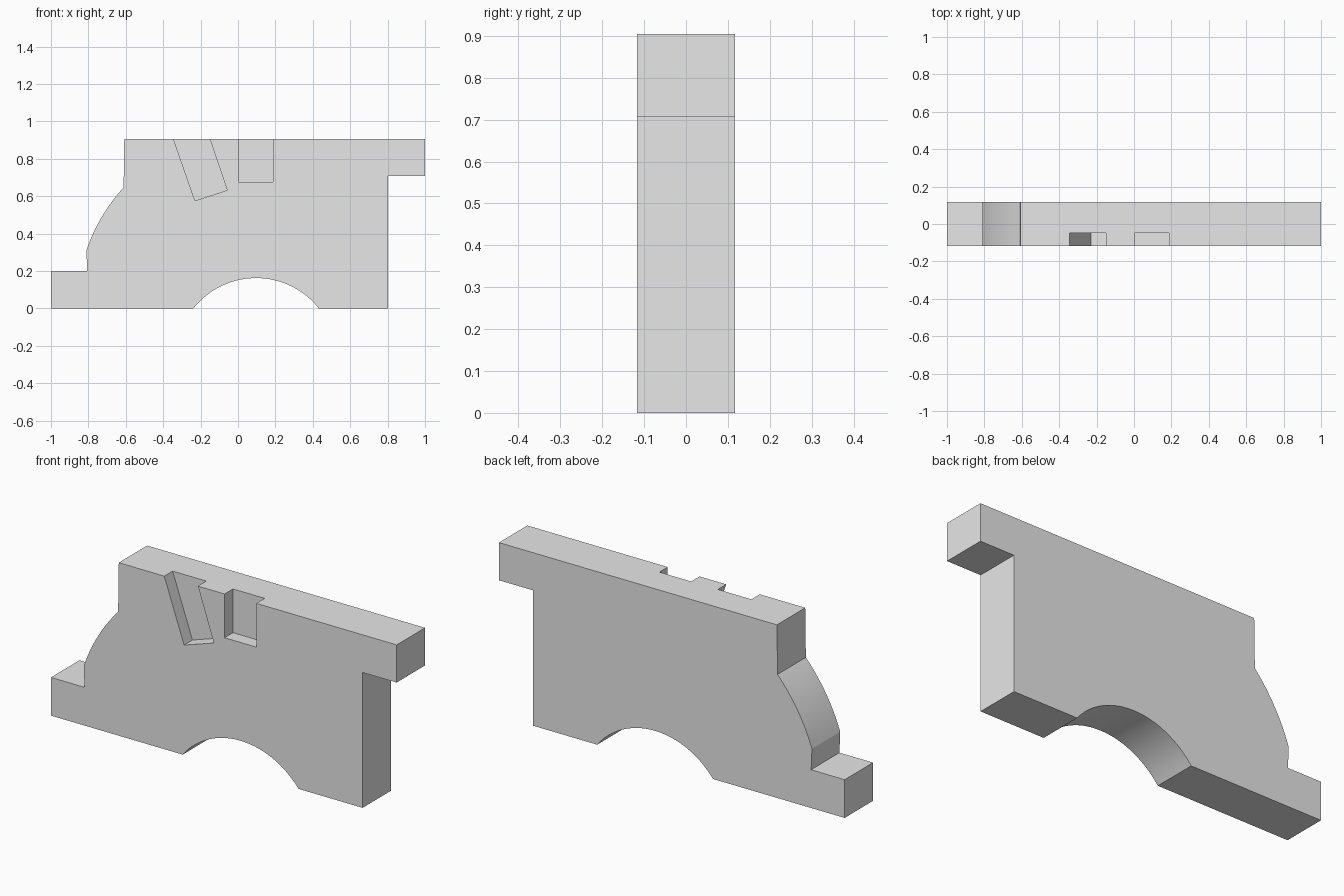
import bpy, bmesh, math

cube = bpy.data.objects.get("Cube")
if cube:
    bpy.data.objects.remove(cube, do_unlink=True)

HALF, TOP = 0.117, 0.905

grey = bpy.data.materials.new("light grey")
grey.use_nodes = True
colour = (0.8, 0.8, 0.8, 1)
grey.diffuse_color = colour
grey.node_tree.nodes["Principled BSDF"].inputs["Base Color"].default_value = colour


def arc(cx, cz, radius, start, end, steps):
    """Points along an arc in the xz plane, angles in radians."""
    angles = [start + (end - start) * i / steps for i in range(steps + 1)]
    return [(cx + radius * math.cos(a), cz + radius * math.sin(a)) for a in angles]


def plate(name, outline, front, back):
    """Extrude an xz outline along y."""
    bm = bmesh.new()
    face = bm.faces.new([bm.verts.new((x, front, z)) for x, z in outline])
    result = bmesh.ops.extrude_face_region(bm, geom=[face])
    moved = [v for v in result["geom"] if isinstance(v, bmesh.types.BMVert)]
    bmesh.ops.translate(bm, verts=moved, vec=(0, back - front, 0))
    bmesh.ops.recalc_face_normals(bm, faces=bm.faces)
    mesh = bpy.data.meshes.new(name)
    bm.to_mesh(mesh)
    bm.free()
    mesh.materials.append(grey)
    obj = bpy.data.objects.new(name, mesh)
    bpy.context.collection.objects.link(obj)
    return obj


# Plate outline with a rounded shoulder and an arched underside
shoulder = arc(0.098, 0, 0.96, math.atan2(0.645, -0.708), math.atan2(0.31, -0.908), 16)
chord, rise = 0.335, 0.162
radius = (chord ** 2 + rise ** 2) / (2 * rise)
spread = math.asin(chord / radius)
arch = arc(0.097, rise - radius, radius, math.pi / 2 + spread, math.pi / 2 - spread, 40)
outline = ([(1, 0.708), (1, TOP), (-0.608, TOP)] + shoulder
           + [(-0.806, 0.2), (-1, 0.2), (-1, 0)] + arch
           + [(0.803, 0), (0.803, 0.708)])
body = plate("bracket_plate", outline, -HALF, HALF)

# Front slots, open at the top edge
over = 0.1
lean_left, lean_right = -0.345 - over * 0.345, -0.15 - over * 0.34
slots = {
    "slanted_slot_cutter": [(lean_left, TOP + over), (-0.23, 0.575),
                            (-0.058, 0.632), (lean_right, TOP + over)],
    "straight_slot_cutter": [(0.004, TOP + over), (0.004, 0.676),
                             (0.188, 0.676), (0.188, TOP + over)],
}
bpy.context.view_layer.objects.active = body
for name, points in slots.items():
    cutter = plate(name, points, -HALF - over, -0.048)
    cut = body.modifiers.new(name, "BOOLEAN")
    cut.operation = "DIFFERENCE"
    cut.solver = "EXACT"
    cut.object = cutter
    bpy.ops.object.modifier_apply(modifier=cut.name)
    bpy.data.objects.remove(cutter, do_unlink=True)

# Smooth curved walls, crisp corners
bpy.ops.object.select_all(action="DESELECT")
body.select_set(True)
bpy.ops.object.shade_smooth_by_angle(angle=math.radians(15))
